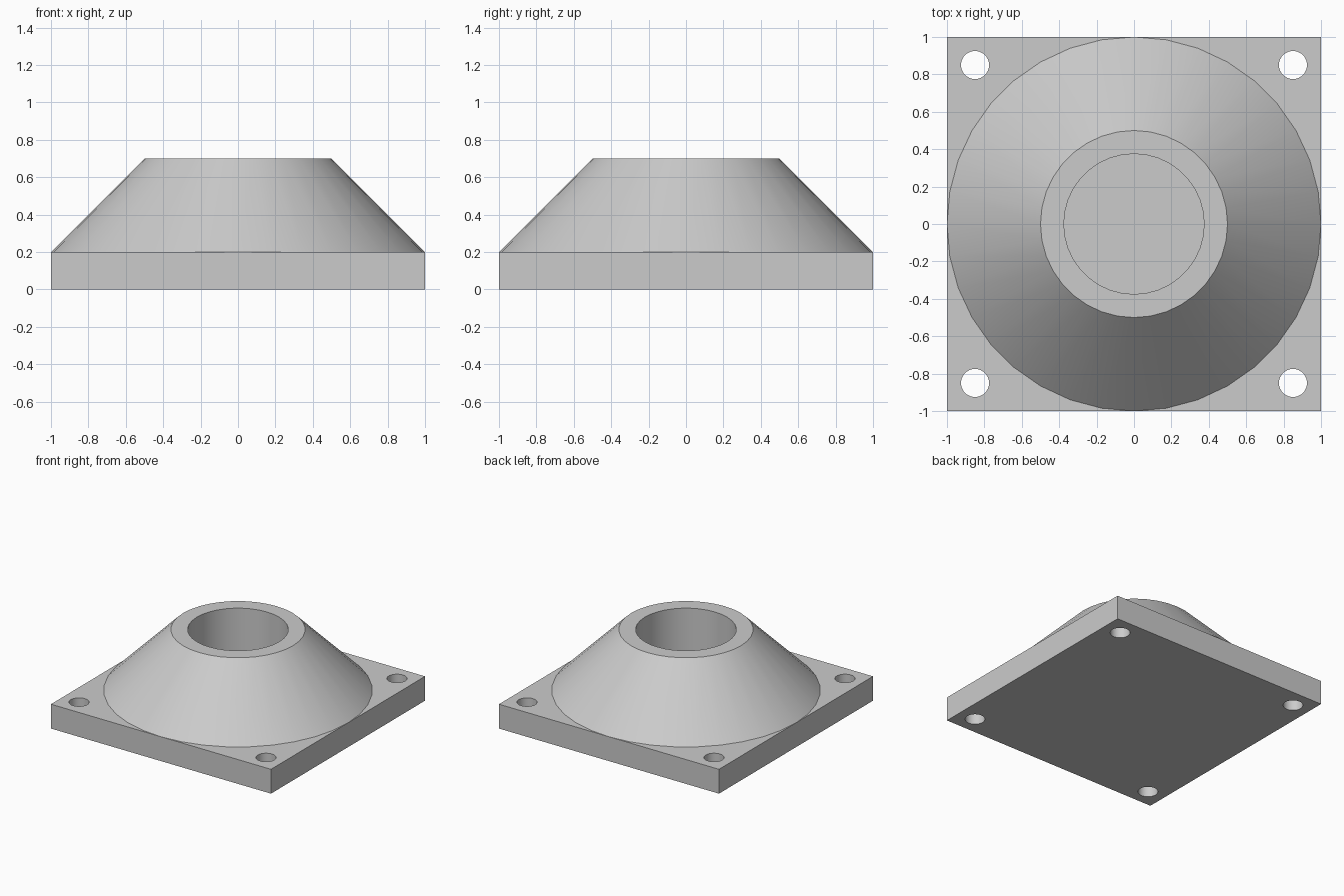
import bpy
import bmesh
import math

if "Cube" in bpy.data.objects:
    bpy.data.objects.remove(bpy.data.objects["Cube"])

PLATE_TOP = 0.2
HUB_TOP = 0.7
HOLE = 0.85

# One plain grey for the whole part
grey = bpy.data.materials.new("plain grey")
grey.use_nodes = True
colour = (0.6, 0.6, 0.6, 1)
grey.diffuse_color = colour
grey.node_tree.nodes["Principled BSDF"].inputs["Base Color"].default_value = colour


def smooth(obj):
    bpy.ops.object.select_all(action="DESELECT")
    obj.select_set(True)
    bpy.context.view_layer.objects.active = obj
    bpy.ops.object.shade_smooth_by_angle(angle=math.radians(30))


# Square base plate
bpy.ops.mesh.primitive_cube_add(size=2, location=(0, 0, PLATE_TOP / 2))
plate = bpy.context.object
plate.name = "base_plate"
plate.scale.z = PLATE_TOP / 2
bpy.ops.object.transform_apply(location=True, rotation=False, scale=True)
plate.data.materials.append(grey)

# Four corner bolt holes
cutters = []
for side in (-1, 1):
    for end in (-1, 1):
        bpy.ops.mesh.primitive_cylinder_add(
            vertices=32, radius=0.075, depth=1,
            location=(side * HOLE, end * HOLE, PLATE_TOP / 2))
        cutter = bpy.context.object
        cutter.name = "bolt_hole_cutter"
        cutter.hide_render = True
        cutter.data.materials.append(grey)
        cutters.append(cutter)
        cut = plate.modifiers.new("bolt_hole", "BOOLEAN")
        cut.operation = "DIFFERENCE"
        cut.solver = "EXACT"
        cut.object = cutter

bpy.context.view_layer.objects.active = plate
for name in [m.name for m in plate.modifiers]:
    bpy.ops.object.modifier_apply(modifier=name)
for cutter in cutters:
    bpy.data.objects.remove(cutter)
smooth(plate)

# Conical hub with a blind bore, turned from one profile
profile = [(1, PLATE_TOP), (0.5, HUB_TOP), (0.375, HUB_TOP), (0.375, PLATE_TOP)]
bm = bmesh.new()
verts = [bm.verts.new((r, 0, z)) for r, z in profile]
edges = [bm.edges.new(pair) for pair in zip(verts, verts[1:])]
bmesh.ops.spin(bm, geom=verts + edges, cent=(0, 0, 0), axis=(0, 0, 1),
               angle=math.tau, steps=36, use_merge=True)
bmesh.ops.remove_doubles(bm, verts=bm.verts, dist=0.0001)

# Turn faces outward: the top ring must face up
bm.normal_update()
ring = next(f for f in bm.faces
            if all(abs(v.co.z - HUB_TOP) < 0.001 for v in f.verts))
if ring.normal.z < 0:
    bmesh.ops.reverse_faces(bm, faces=bm.faces)

mesh = bpy.data.meshes.new("conical_hub")
bm.to_mesh(mesh)
bm.free()
mesh.materials.append(grey)
hub = bpy.data.objects.new("conical_hub", mesh)
bpy.context.collection.objects.link(hub)
smooth(hub)
